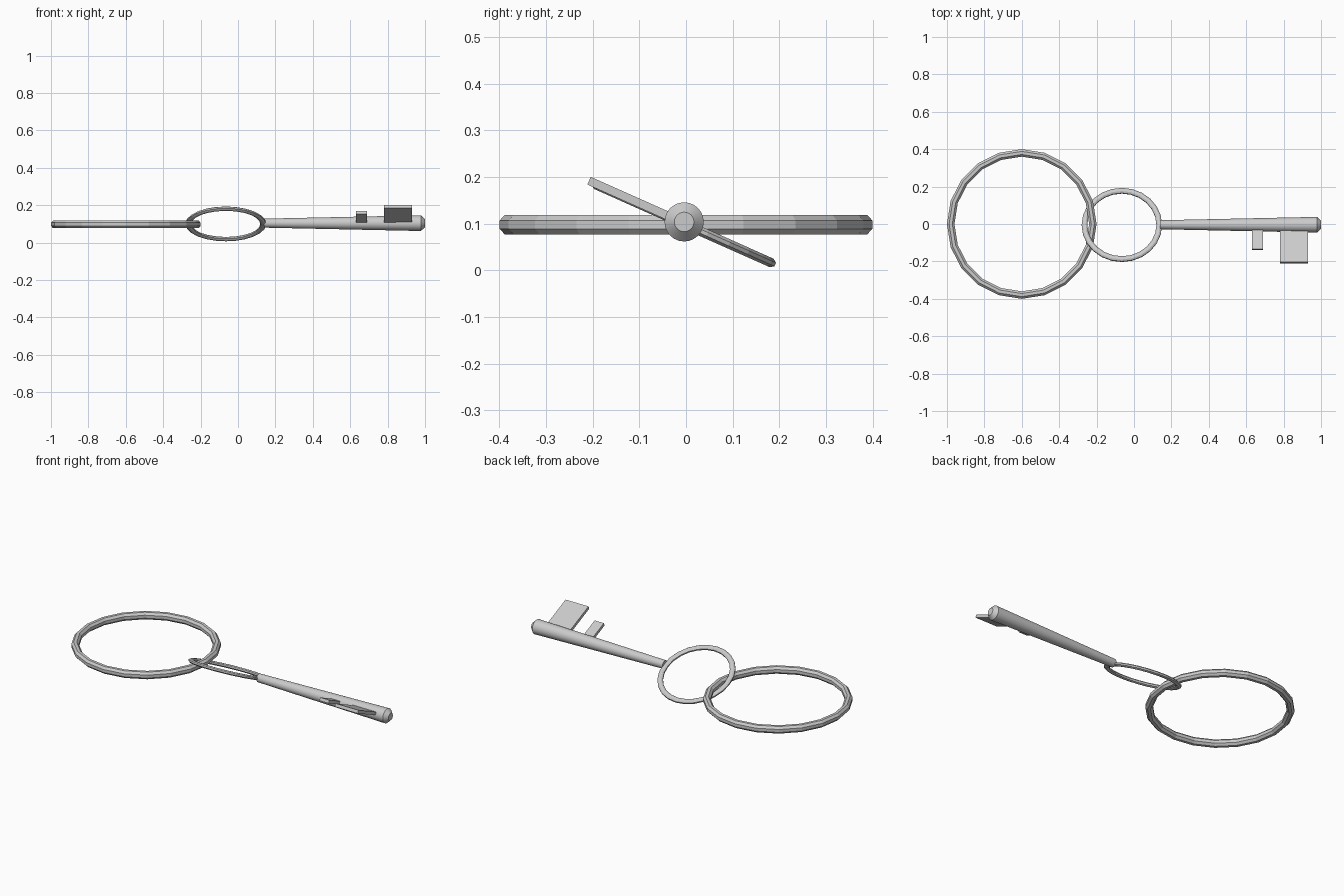
import bpy, bmesh
from math import sin, cos, pi, radians
from mathutils import Matrix

if "Cube" in bpy.data.objects:
    bpy.data.objects.remove(bpy.data.objects["Cube"])

TILT = radians(-24)


def make_object(name, bm, matrix):
    bmesh.ops.recalc_face_normals(bm, faces=bm.faces)
    mesh = bpy.data.meshes.new(name)
    bm.to_mesh(mesh)
    bm.free()
    obj = bpy.data.objects.new(name, mesh)
    obj.matrix_world = matrix
    bpy.context.collection.objects.link(obj)
    return obj


def sweep_ring(name, centre, outer, half_w, half_h, segments, tilt=0.0):
    """Closed ring with a flat-sided octagonal section."""
    bm = bmesh.new()
    k = 1 / cos(pi / 8)
    section = [(outer - half_w + half_w * k * cos((j + 0.5) * pi / 4),
                half_h * k * sin((j + 0.5) * pi / 4)) for j in range(8)]
    loops = []
    for i in range(segments):
        a = 2 * pi * i / segments
        loops.append([bm.verts.new((r * cos(a), r * sin(a), z)) for r, z in section])
    for i in range(segments):
        p, q = loops[i], loops[(i + 1) % segments]
        for j in range(8):
            n = (j + 1) % 8
            bm.faces.new((p[j], q[j], q[n], p[n]))
    return make_object(name, bm, Matrix.Translation(centre) @ Matrix.Rotation(tilt, 4, 'X'))


def key_bit(name, x0, x1, reach):
    """Flat plate reaching out from the shaft axis in the tilted plane."""
    bm = bmesh.new()
    bmesh.ops.create_cube(bm, size=1)
    bmesh.ops.scale(bm, vec=(x1 - x0, reach, 0.018), verts=bm.verts)
    bmesh.ops.translate(bm, vec=((x0 + x1) / 2, -reach / 2, 0), verts=bm.verts)
    return make_object(name, bm, Matrix.Translation((0, -0.005, 0.102)) @ Matrix.Rotation(TILT, 4, 'X'))


# Large carrying ring and the tilted key bow linked through it
sweep_ring("large_ring", (-0.6, 0, 0.098), 0.4, 0.02, 0.021, 20)
sweep_ring("key_bow", (-0.065, -0.005, 0.1), 0.215, 0.015, 0.01, 24, TILT)

# Tapered shaft with a chamfered tip
bm = bmesh.new()
sides = 24
profile = [(0.14, 0.024), (0.978, 0.042), (1.0, 0.021)]
loops = [[bm.verts.new((x, r * cos(2 * pi * i / sides), r * sin(2 * pi * i / sides)))
          for i in range(sides)] for x, r in profile]
for p, q in zip(loops, loops[1:]):
    for i in range(sides):
        n = (i + 1) % sides
        bm.faces.new((p[i], p[n], q[n], q[i]))
bm.faces.new(loops[0])
bm.faces.new(loops[-1])
shaft = make_object("key_shaft", bm, Matrix.Translation((0, -0.004, 0.104)))
bpy.context.view_layer.objects.active = shaft
shaft.select_set(True)
bpy.ops.object.shade_smooth_by_angle(angle=radians(30))

# Two teeth of the key
key_bit("small_tooth", 0.63, 0.69, 0.144)
key_bit("large_tooth", 0.78, 0.93, 0.222)
